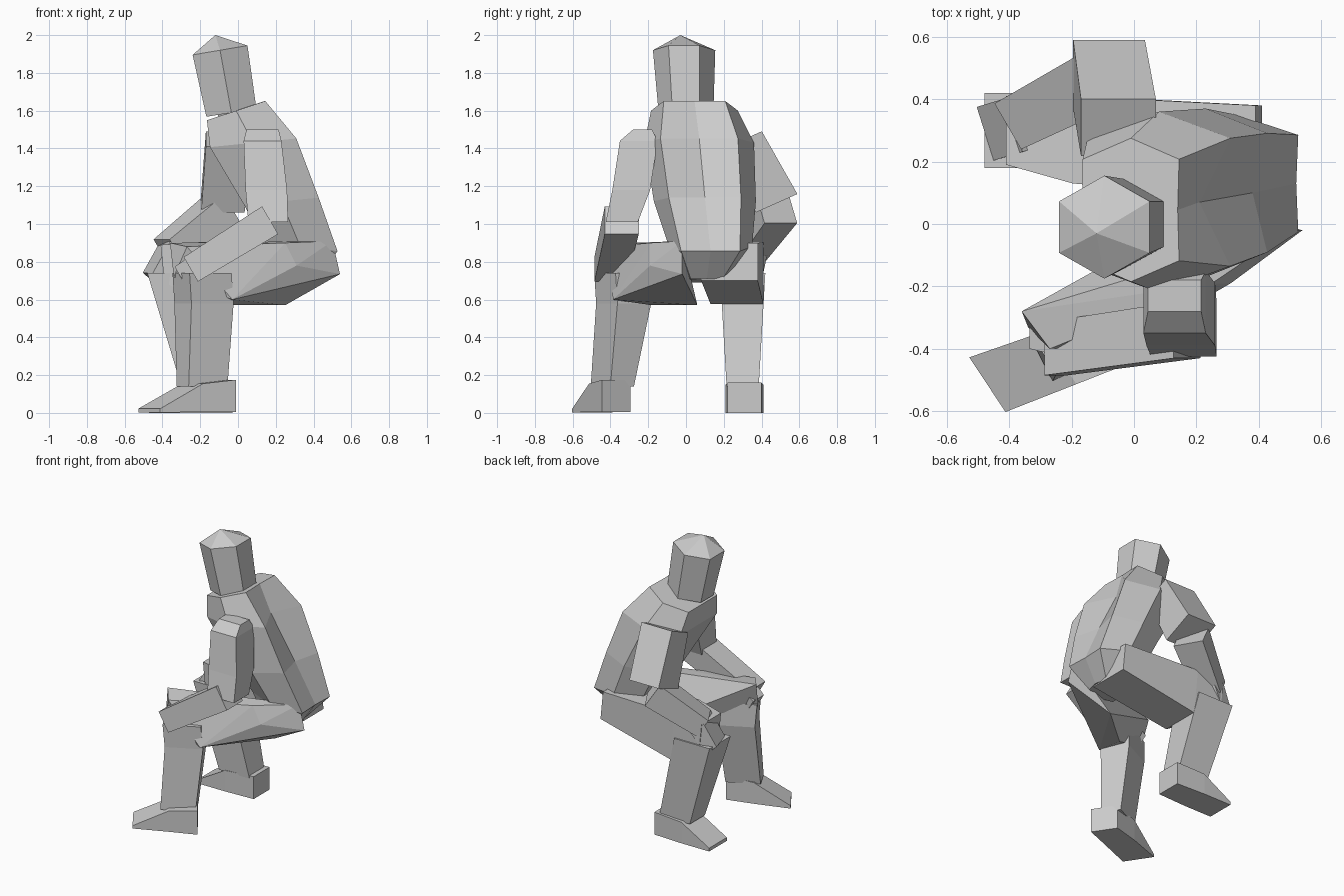
import bpy, bmesh, math
from mathutils import Vector


def finish(name, bm):
    bmesh.ops.recalc_face_normals(bm, faces=bm.faces)
    mesh = bpy.data.meshes.new(name)
    bm.to_mesh(mesh)
    bm.free()
    ob = bpy.data.objects.new(name, mesh)
    bpy.context.collection.objects.link(ob)
    return ob


def loft(name, u, v, stations, sides=4, tip=None):
    """Flat-faced loft. Each station is (x, y, z, half size along u, half size along v, optional own v)."""
    u = Vector(u).normalized()
    turn = math.pi / 4 if sides == 4 else 0
    grow = math.sqrt(2) if sides == 4 else 1
    bm = bmesh.new()
    rings = []
    for x, y, z, ru, rv, *own in stations:
        d = Vector(own[0] if own else v).normalized()
        ring = []
        for i in range(sides):
            a = 2 * math.pi * i / sides + turn
            p = Vector((x, y, z)) + u * ru * grow * math.cos(a) + d * rv * grow * math.sin(a)
            ring.append(bm.verts.new(p))
        rings.append(ring)
    for a, b in zip(rings, rings[1:]):
        for i in range(sides):
            j = (i + 1) % sides
            bm.faces.new((a[i], a[j], b[j], b[i]))
    bm.faces.new(rings[0])
    if tip:
        t = bm.verts.new(tip)
        for i in range(sides):
            bm.faces.new((rings[-1][i], rings[-1][(i + 1) % sides], t))
    else:
        bm.faces.new(rings[-1])
    return finish(name, bm)


def block(name, corners):
    """Faceted block wrapped round a few corner points."""
    bm = bmesh.new()
    for c in corners:
        bm.verts.new(c)
    bmesh.ops.convex_hull(bm, input=bm.verts)
    return finish(name, bm)


X, Y, Z = (1, 0, 0), (0, 1, 0), (0, 0, 1)

# head and neck, tipped forward (towards -x)
loft("head", Y, (1, 0, 0.17), [
    (-0.035, 0.0, 1.59, 0.145, 0.155),
    (-0.095, -0.01, 1.92, 0.165, 0.17)], 6, (-0.12, -0.03, 2.0))
loft("neck", Y, X, [(0.0, 0.03, 1.5, 0.1, 0.1), (-0.03, 0.01, 1.62, 0.1, 0.1)], 6)

# torso, leaning forward, flat chest and a hollow between the shoulder blades
rings = [
    (0.30, 0.11, 0.70, 0.12, 0.14),
    (0.33, 0.13, 0.88, 0.22, 0.28, (1, 0, -0.12)),
    (0.23, 0.10, 1.12, 0.27, 0.28),
    (0.08, 0.07, 1.43, 0.29, 0.325),
    (-0.01, 0.045, 1.60, 0.23, 0.23, (1, 0, 0.33))]
torso = loft("torso", Y, (1, 0, 0.1), rings, 8)
for i, spine in enumerate((0.42, 0.52, 0.38, 0.21, 0.14)):
    verts = torso.data.vertices
    verts[i * 8 + 2].co = (verts[i * 8 + 1].co + verts[i * 8 + 3].co) / 2
    verts[i * 8 + 2].co.x = spine
    verts[i * 8 + 6].co = (verts[i * 8 + 5].co + verts[i * 8 + 7].co) / 2

# right leg (-y side)
block("right_thigh", [
    (0.50, -0.02, 0.91), (0.54, -0.02, 0.735), (0.31, -0.19, 0.78), (0.25, 0.06, 0.57),
    (0.25, -0.19, 0.90), (-0.03, -0.387, 0.60), (-0.03, -0.18, 0.57),
    (-0.36, -0.28, 0.90), (-0.27, -0.40, 0.88), (-0.34, -0.33, 0.72)])
loft("right_shin", (0.89, 0.45, 0), (0.45, -0.89, 0), [
    (-0.19, -0.34, 0.74, 0.125, 0.10),
    (-0.18, -0.33, 0.58, 0.125, 0.10),
    (-0.19, -0.39, 0.14, 0.115, 0.07)])
loft("right_foot", (0.55, -0.83, 0), Z, [
    (-0.47, -0.515, 0.012, 0.105, 0.01),
    (-0.24, -0.43, 0.08, 0.10, 0.075),
    (-0.06, -0.37, 0.09, 0.09, 0.085)])

# left leg (+y side)
loft("left_thigh", Y, (-0.1, 0, 1), [
    (0.40, 0.23, 0.80, 0.15, 0.10),
    (-0.18, 0.27, 0.74, 0.14, 0.165),
    (-0.40, 0.30, 0.79, 0.11, 0.10)])
loft("left_shin", X, Y, [
    (-0.34, 0.30, 0.74, 0.14, 0.12),
    (-0.18, 0.30, 0.14, 0.12, 0.085)])
loft("left_foot", Y, Z, [
    (-0.47, 0.31, 0.012, 0.10, 0.012),
    (-0.25, 0.31, 0.075, 0.10, 0.075),
    (-0.03, 0.31, 0.08, 0.09, 0.08)])

# right arm, forearm resting on the thigh
loft("right_upper_arm", X, Y, [
    (0.13, -0.23, 1.50, 0.085, 0.05),
    (0.13, -0.25, 1.44, 0.10, 0.10),
    (0.15, -0.29, 1.18, 0.11, 0.10),
    (0.16, -0.34, 1.01, 0.105, 0.085)])
loft("right_forearm", Y, (-0.5, 0, 0.86), [
    (0.17, -0.34, 1.02, 0.09, 0.085),
    (-0.25, -0.40, 0.76, 0.085, 0.075)])
loft("right_hand", Y, (-0.5, 0, 0.86), [
    (-0.18, -0.35, 0.81, 0.08, 0.06),
    (-0.31, -0.34, 0.73, 0.06, 0.05)])

# left arm, elbow flared out and hand on the knee
loft("left_upper_arm", X, (0, 0.9, 0.4), [
    (-0.05, 0.31, 1.45, 0.12, 0.10),
    (-0.08, 0.48, 1.11, 0.115, 0.12)])
loft("left_forearm", (0.5, -0.86, 0), (-0.5, -0.25, 0.85), [
    (-0.08, 0.48, 1.08, 0.10, 0.09),
    (-0.37, 0.33, 0.86, 0.085, 0.07)])
loft("left_hand", (0.3, -0.95, 0), (-0.7, -0.2, 0.6), [
    (-0.34, 0.33, 0.87, 0.09, 0.06),
    (-0.44, 0.30, 0.71, 0.09, 0.05)])
